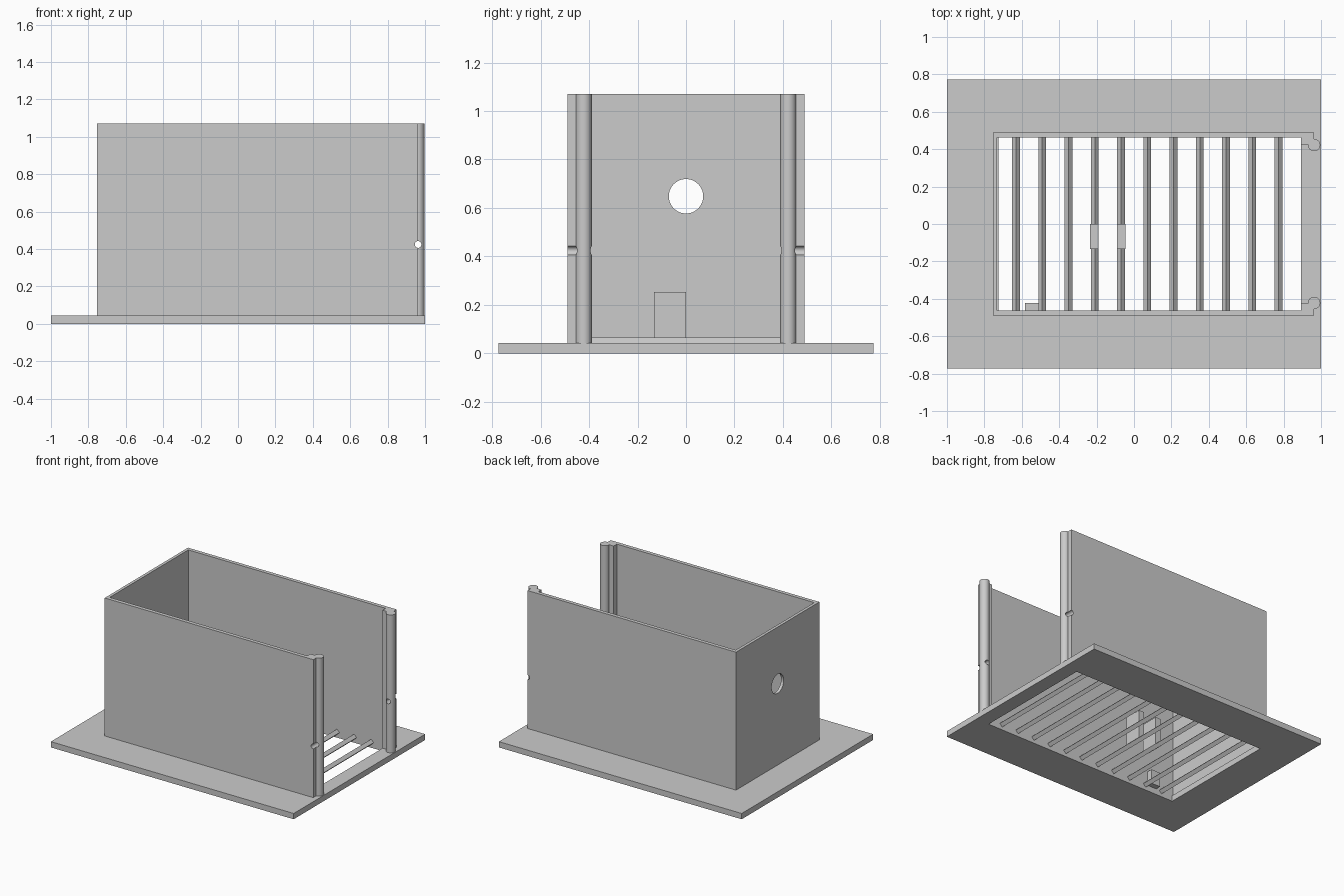
import bpy, bmesh, math
from mathutils import Matrix

if "Cube" in bpy.data.objects:
    bpy.data.objects.remove(bpy.data.objects["Cube"])

grey = bpy.data.materials.new("plain_grey")
grey.diffuse_color = (0.6, 0.6, 0.6, 1)
grey.use_nodes = True
grey.node_tree.nodes["Principled BSDF"].inputs["Base Color"].default_value = grey.diffuse_color


def make(name, bm):
    bmesh.ops.recalc_face_normals(bm, faces=bm.faces)
    me = bpy.data.meshes.new(name)
    bm.to_mesh(me)
    bm.free()
    ob = bpy.data.objects.new(name, me)
    bpy.context.collection.objects.link(ob)
    me.materials.append(grey)
    return ob


def box(name, x0, x1, y0, y1, z0, z1):
    bm = bmesh.new()
    m = Matrix.Translation(((x0 + x1) / 2, (y0 + y1) / 2, (z0 + z1) / 2))
    m = m @ Matrix.Diagonal((x1 - x0, y1 - y0, z1 - z0, 1))
    bmesh.ops.create_cube(bm, size=1, matrix=m)
    return make(name, bm)


def rod(name, centre, radius, length, axis, sides=48):
    bm = bmesh.new()
    turn = {"X": Matrix.Rotation(math.pi / 2, 4, "Y"),
            "Y": Matrix.Rotation(math.pi / 2, 4, "X"),
            "Z": Matrix.Identity(4)}[axis]
    bmesh.ops.create_cone(bm, cap_ends=True, segments=sides, radius1=radius,
                          radius2=radius, depth=length,
                          matrix=Matrix.Translation(centre) @ turn)
    return make(name, bm)


def prism(name, outline, z0, z1):
    bm = bmesh.new()
    face = bm.faces.new([bm.verts.new((x, y, z0)) for x, y in outline])
    top = bmesh.ops.extrude_face_region(bm, geom=[face])["geom"]
    verts = [g for g in top if isinstance(g, bmesh.types.BMVert)]
    bmesh.ops.translate(bm, verts=verts, vec=(0, 0, z1 - z0))
    return make(name, bm)


def combine(ob, other, operation):
    other.hide_render = True
    mod = ob.modifiers.new(operation.lower(), "BOOLEAN")
    mod.operation = operation
    mod.solver = "EXACT"
    mod.object = other
    bpy.context.view_layer.objects.active = ob
    bpy.ops.object.modifier_apply(modifier=mod.name)
    bpy.data.objects.remove(other)


BASE, TOP = 0.043, 1.07

# Base plate with a rectangular floor opening
plate = box("base_plate", -1, 1, -0.773, 0.773, 0, BASE)
combine(plate, box("opening_cutter", -0.724, 0.893, -0.462, 0.462, -0.1, 0.2), "DIFFERENCE")

# Three-sided wall, thickened inward beside the open end
half = [(-0.755, 0.49), (0.963, 0.49), (0.963, 0.425), (0.893, 0.425),
        (0.893, 0.462), (-0.733, 0.462)]
walls = prism("walls", half + [(x, -y) for x, y in reversed(half)], BASE, TOP)

# Round posts at the open end
for s in (-1, 1):
    post = rod("post", (0.963, s * 0.422, (BASE + TOP) / 2), 0.033, TOP - BASE, "Z")
    combine(walls, post, "UNION")

# Pin hole through both posts and round hole in the end wall
combine(walls, rod("pin_cutter", (0.963, 0, 0.424), 0.018, 2, "Y", 32), "DIFFERENCE")
combine(walls, rod("hole_cutter", (-0.745, 0, 0.648), 0.071, 0.2, "X", 64), "DIFFERENCE")
bpy.ops.object.select_all(action="DESELECT")
walls.select_set(True)
bpy.context.view_layer.objects.active = walls
bpy.ops.object.shade_smooth_by_angle(angle=math.radians(30))

# Diamond-section floor bars
for i in range(11):
    rod(f"floor_bar_{i + 1}", (-0.631 + 0.1404 * i, 0, BASE), 0.021, 0.95, "Y", 4)

# Pair of upright mounting plates standing on two bars
for i, x in enumerate((-0.213, -0.068)):
    box(f"mounting_plate_{i + 1}", x - 0.022, x + 0.022, -0.133, 0, BASE, 0.253)

# Small block against the inside of the front wall
box("wall_block", -0.583, -0.508, -0.465, -0.422, BASE, 0.15)
